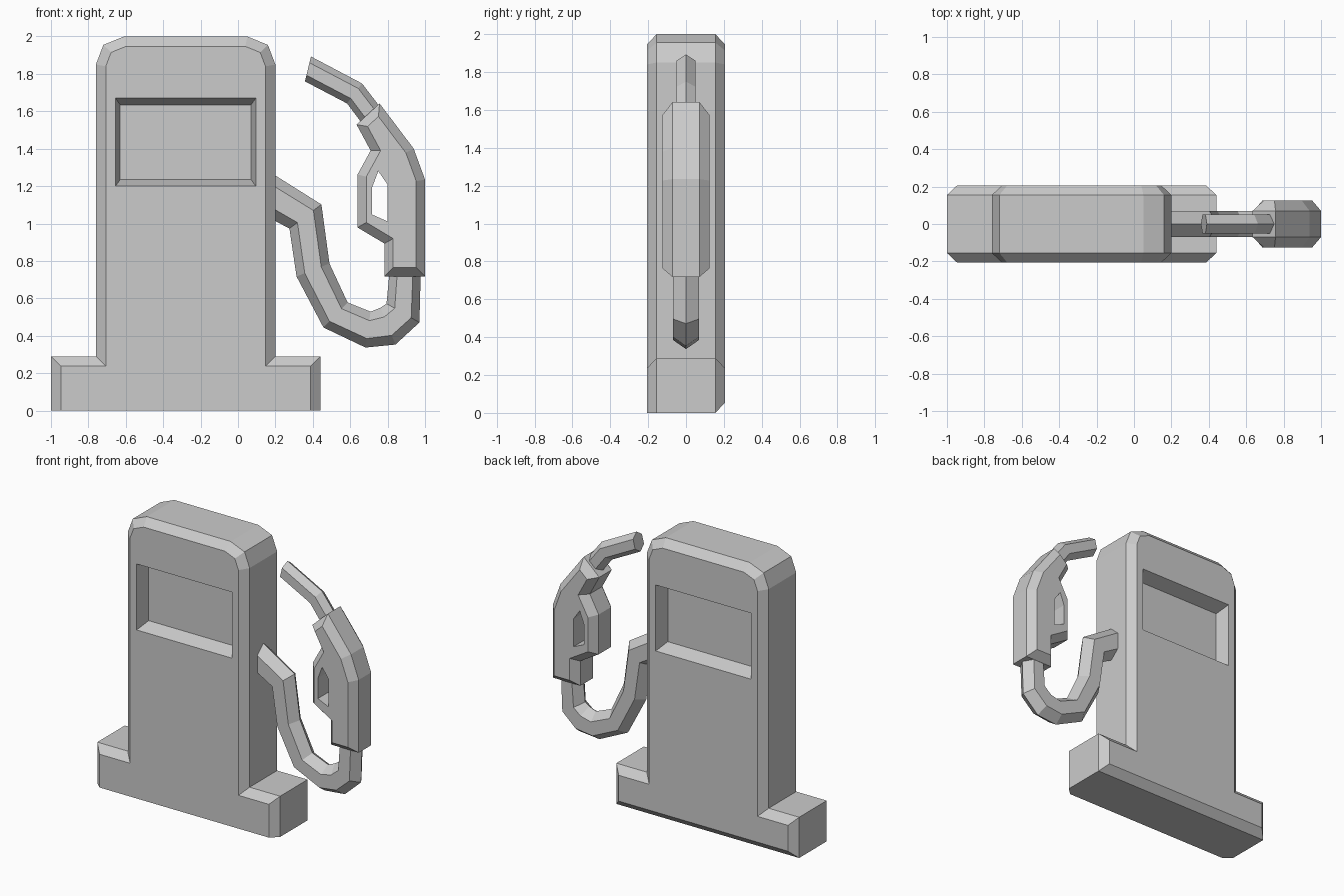
import bpy, bmesh
from mathutils import Vector

if "Cube" in bpy.data.objects:
    bpy.data.objects.remove(bpy.data.objects["Cube"])


def skin(name, rings):
    """Closed solid through a row of equal-length rings of 3D points."""
    bm = bmesh.new()
    loops = [[bm.verts.new(p) for p in r] for r in rings]
    n = len(rings[0])
    for a, b in zip(loops, loops[1:]):
        for i in range(n):
            j = (i + 1) % n
            bm.faces.new((a[i], a[j], b[j], b[i]))
    bm.faces.new(loops[0])
    bm.faces.new(loops[-1])
    bmesh.ops.recalc_face_normals(bm, faces=bm.faces)
    me = bpy.data.meshes.new(name)
    bm.to_mesh(me)
    bm.free()
    ob = bpy.data.objects.new(name, me)
    bpy.context.collection.objects.link(ob)
    return ob


def inset(pts, d):
    """Offset a 2D outline inwards with mitred corners."""
    p = [Vector(q) for q in pts]
    n = len(p)
    area = sum(p[i - 1].x * p[i].y - p[i].x * p[i - 1].y for i in range(n))
    s = 1 if area > 0 else -1
    out = []
    for i in range(n):
        a = (p[i] - p[i - 1]).normalized()
        b = (p[(i + 1) % n] - p[i]).normalized()
        na, nb = Vector((-a.y, a.x)) * s, Vector((-b.y, b.x)) * s
        out.append(p[i] + (na + nb) * d / (1 + na.dot(nb)))
    return out


def at_y(pts, y):
    return [(p[0], y, p[1]) for p in pts]


def slab(name, outline, d, y_flat, y_edge):
    """Flat plate with chamfered front and back rims."""
    inner = inset(outline, d)
    return skin(name, [at_y(inner, -y_flat), at_y(outline, -y_edge),
                       at_y(outline, y_edge), at_y(inner, y_flat)])


def hex_tube(name, pairs, h):
    """Six-sided bent tube given its two edge lines in the xz plane."""
    rings = []
    for a, b in pairs:
        a, b = Vector(a), Vector(b)
        q, r = a.lerp(b, 0.25), a.lerp(b, 0.75)
        rings.append([(a.x, 0, a.y), (q.x, -h, q.y), (r.x, -h, r.y),
                      (b.x, 0, b.y), (r.x, h, r.y), (q.x, h, q.y)])
    return skin(name, rings)


def cut(ob, cutter):
    cutter.hide_render = True
    mod = ob.modifiers.new("cut", 'BOOLEAN')
    mod.object, mod.operation, mod.solver = cutter, 'DIFFERENCE', 'EXACT'
    bpy.context.view_layer.objects.active = ob
    bpy.ops.object.modifier_apply(modifier=mod.name)
    bpy.data.objects.remove(cutter)


# Pump cabinet: mirrored half outline about its own centre line
CX = -0.28
half = [(0.72, 0), (0.72, 0.29), (0.48, 0.29), (0.48, 1.85), (0.44, 1.955), (0.33, 2.0)]
outline = [(CX + x, z) for x, z in half] + [(CX - x, z) for x, z in reversed(half)]
cabinet = slab("pump_cabinet", outline, 0.053, 0.205, 0.155)
for v in cabinet.data.vertices:      # front chamfer runs straight to the ground
    if v.co.z < 0.1 and v.co.y < 0:
        v.co.z = 0

# Display recess, front and back
for s in (-1, 1):
    rings = [at_y([(CX + i * w, 1.435 + j * h)
                   for i, j in ((-1, -1), (1, -1), (1, 1), (-1, 1))], s * y)
             for w, h, y in ((0.38, 0.242, 0.225), (0.35, 0.2, 0.105))]
    cut(cabinet, skin("recess_cutter", rings))

# Hose
hex_tube("hose", [((0.15, 1.288), (0.15, 1.04)), ((0.446, 1.102), (0.275, 0.973)),
                  ((0.489, 0.786), (0.313, 0.717)), ((0.586, 0.578), (0.457, 0.444)),
                  ((0.709, 0.529), (0.682, 0.337)), ((0.762, 0.55), (0.842, 0.353)),
                  ((0.794, 0.572), (0.97, 0.471)), ((0.81, 0.74), (0.977, 0.74))], 0.069)

# Nozzle handle with finger hole
nozzle = slab("nozzle_handle",
              [(0.634, 1.529), (0.757, 1.642), (0.939, 1.401), (1.0, 1.235), (1.0, 0.717),
               (0.783, 0.717), (0.783, 0.893), (0.639, 0.979), (0.639, 1.262), (0.709, 1.39)],
              0.047, 0.125, 0.07)
hole = [(0.717, 1.193), (0.75, 1.28), (0.8, 1.208), (0.8, 1.011), (0.717, 1.048)]
cut(nozzle, skin("hole_cutter", [at_y(hole, -0.3), at_y(hole, 0.3)]))

# Spout
hex_tube("spout", [((0.39, 1.893), (0.358, 1.76)), ((0.663, 1.749), (0.583, 1.642)),
                   ((0.785, 1.59), (0.69, 1.5))], 0.05)
